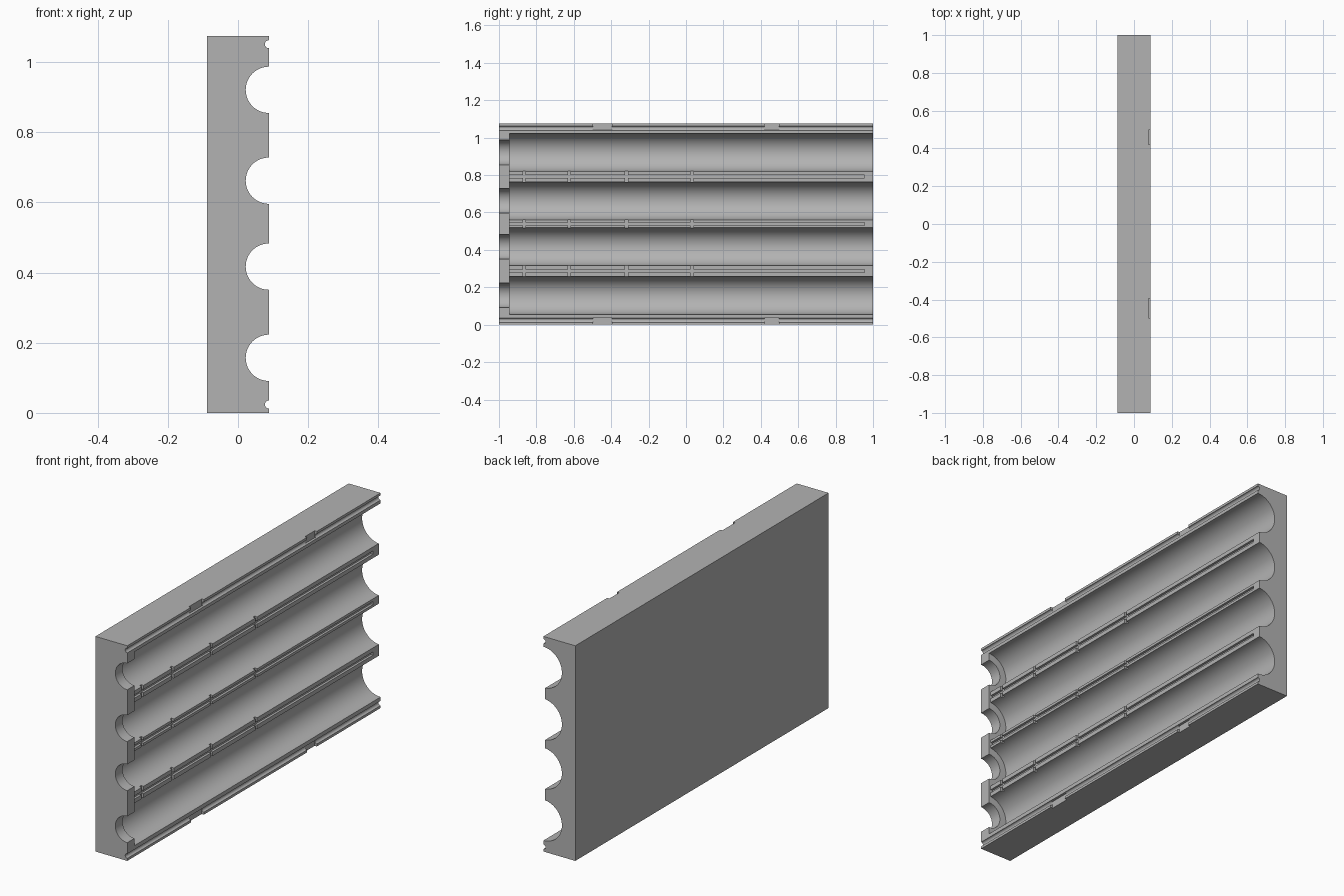
import bpy
from math import radians

cube = bpy.data.objects.get("Cube")
if cube:
    bpy.data.objects.remove(cube, do_unlink=True)

FACE, HEIGHT, WALL = 0.088, 1.075, -0.943
CHANNELS = [0.157, 0.417, 0.662, 0.921]

grey = bpy.data.materials.new("Plain grey")
grey.use_nodes = True
colour = (0.45, 0.45, 0.45, 1)
grey.diffuse_color = colour
grey.node_tree.nodes["Principled BSDF"].inputs["Base Color"].default_value = colour


def box(name, x, y, z):
    """Box spanning the three (low, high) ranges."""
    spans = (x, y, z)
    bpy.ops.mesh.primitive_cube_add(size=1, location=[sum(s) / 2 for s in spans])
    obj = bpy.context.object
    obj.name = name
    obj.scale = [s[1] - s[0] for s in spans]
    bpy.ops.object.transform_apply(location=True, rotation=False, scale=True)
    obj.data.materials.append(grey)
    return obj


def rod(name, radius, y, z, sides=64):
    """Cylinder along y, centred on the grooved face."""
    bpy.ops.mesh.primitive_cylinder_add(
        vertices=sides, radius=radius, depth=y[1] - y[0],
        location=(FACE, sum(y) / 2, z), rotation=(radians(90), 0, 0))
    obj = bpy.context.object
    obj.name = name
    obj.data.materials.append(grey)
    return obj


def cut(target, cutter):
    bpy.context.view_layer.objects.active = target
    mod = target.modifiers.new("cut", 'BOOLEAN')
    mod.operation, mod.solver, mod.object = 'DIFFERENCE', 'EXACT', cutter
    bpy.ops.object.modifier_apply(modifier=mod.name)
    bpy.data.objects.remove(cutter, do_unlink=True)


block = box("channel_block", (-FACE, FACE), (-1, 1), (0, HEIGHT))

# Webs between channels: lowered face, lengthwise groove, cross slots
for low, high in zip(CHANNELS, CHANNELS[1:]):
    mid = (low + high) / 2
    cut(block, box("web_recess", (FACE - 0.01, 0.2), (WALL, 1.1), (low, high)))
    cut(block, box("web_groove", (FACE - 0.022, 0.2), (WALL, 0.955),
                   (mid - 0.008, mid + 0.008)))
    for y in (-0.865, -0.625, -0.318, 0.032):
        cut(block, box("cross_slot", (FACE - 0.022, 0.2),
                       (y - 0.007, y + 0.007), (low, high)))

# Large half-round channels with a smaller bore through the end wall
for z in CHANNELS:
    cut(block, rod("channel", 0.102, (WALL, 1.1), z))
    cut(block, rod("end_bore", 0.066, (-1.1, -0.9), z))

# Small edge grooves with two shallow notches each
for z, edge in ((0.024, (-0.1, 0.035)), (HEIGHT - 0.024, (HEIGHT - 0.035, 1.2))):
    cut(block, rod("edge_groove", 0.0115, (-1.1, 1.1), z, 24))
    for y in ((-0.497, -0.395), (0.42, 0.497)):
        cut(block, box("edge_notch", (FACE - 0.012, 0.2), y, edge))

bpy.ops.object.select_all(action='DESELECT')
block.select_set(True)
bpy.context.view_layer.objects.active = block
bpy.ops.object.shade_smooth_by_angle(angle=radians(30))
